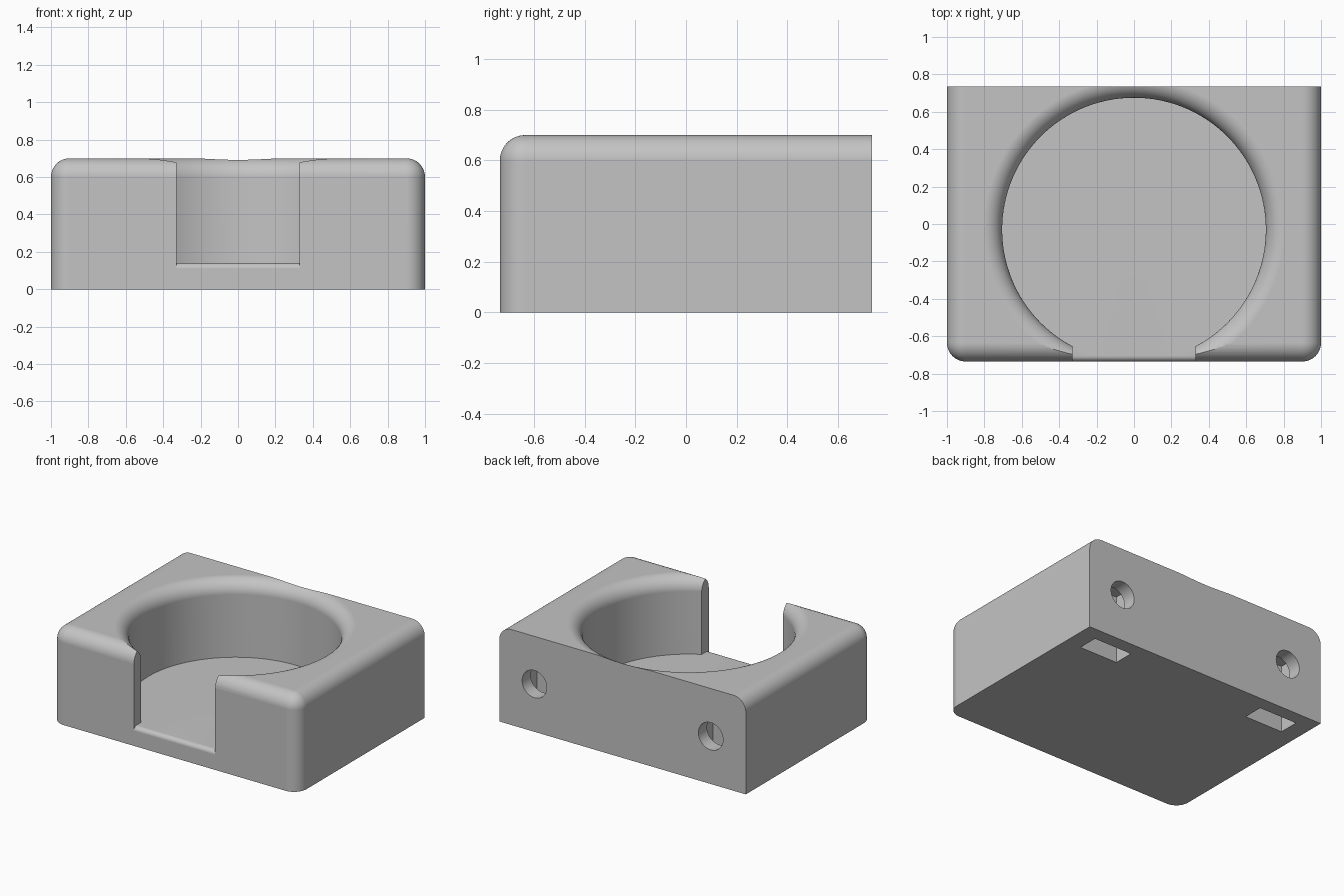
import bpy, bmesh, math
from mathutils import Matrix

if "Cube" in bpy.data.objects:
    bpy.data.objects.remove(bpy.data.objects["Cube"])

HALF_X, HALF_Y, HEIGHT = 1.0, 0.735, 0.7
ROUND = 0.1                      # radius of outer edges and pocket rim
FLOOR = 0.14
POCKET_Y, POCKET_R = -0.03, 0.705
LIP = 0.03

grey = bpy.data.materials.new("plain_grey")
grey.use_nodes = True
colour = (0.55, 0.55, 0.55, 1)
grey.diffuse_color = colour
grey.node_tree.nodes["Principled BSDF"].inputs["Base Color"].default_value = colour


def finish(name, bm):
    bmesh.ops.recalc_face_normals(bm, faces=bm.faces)
    mesh = bpy.data.meshes.new(name)
    bm.to_mesh(mesh)
    bm.free()
    mesh.materials.append(grey)
    obj = bpy.data.objects.new(name, mesh)
    bpy.context.collection.objects.link(obj)
    return obj


def add_box(bm, x, y, z):
    size = [b - a for a, b in (x, y, z)]
    centre = [(a + b) / 2 for a, b in (x, y, z)]
    matrix = Matrix.Translation(centre) @ Matrix.Diagonal((*size, 1))
    bmesh.ops.create_cube(bm, size=1, matrix=matrix)


def arc(cx, cy, r, start, end, steps=12):
    angles = [math.radians(start + (end - start) * i / steps) for i in range(steps + 1)]
    return [(cx + r * math.cos(a), cy + r * math.sin(a)) for a in angles]


def activate(obj):
    bpy.ops.object.select_all(action='DESELECT')
    obj.select_set(True)
    bpy.context.view_layer.objects.active = obj


def cut(obj, cutter):
    mod = obj.modifiers.new("cut", 'BOOLEAN')
    mod.operation, mod.solver, mod.object = 'DIFFERENCE', 'EXACT', cutter
    activate(obj)
    bpy.ops.object.modifier_apply(modifier=mod.name)
    bpy.data.objects.remove(cutter)


# Block: back and bottom edges stay sharp, the others are rounded
bm = bmesh.new()
add_box(bm, (-HALF_X, HALF_X), (-HALF_Y, HALF_Y), (0, HEIGHT))


def is_rounded(edge):
    a, b = (v.co for v in edge.verts)
    mid = (a + b) / 2
    front_upright = abs(a.z - b.z) > 0.1 and mid.y < 0
    top_edge = mid.z > HEIGHT - 0.01 and mid.y < HALF_Y - 0.01
    return front_upright or top_edge


bmesh.ops.bevel(bm, geom=[e for e in bm.edges if is_rounded(e)], offset=ROUND,
                segments=12, profile=0.5, affect='EDGES')
holder = finish("holder_body", bm)

# Round pocket with a flared rim
rim = POCKET_R + ROUND
profile = [(0, FLOOR), (POCKET_R, FLOOR)]
profile += arc(rim, HEIGHT - ROUND, ROUND, 180, 90)
profile += [(rim, HEIGHT + 0.1), (0, HEIGHT + 0.1)]
bm = bmesh.new()
verts = [bm.verts.new((r, POCKET_Y, z)) for r, z in profile]
edges = [bm.edges.new(pair) for pair in zip(verts, verts[1:])]
bmesh.ops.spin(bm, geom=verts + edges, cent=(0, POCKET_Y, 0), axis=(0, 0, 1),
               angle=math.tau, steps=128, use_merge=True)
bmesh.ops.remove_doubles(bm, verts=bm.verts, dist=0.0001)
cut(holder, finish("pocket_cutter", bm))

# Front opening with a rounded lip
side = [(POCKET_Y, FLOOR)]
side += arc(LIP - HALF_Y, FLOOR - LIP, LIP, 90, 180, 6)
side += [(-1, FLOOR - LIP), (-1, 1), (POCKET_Y, 1)]
bm = bmesh.new()
face = bm.faces.new([bm.verts.new((-0.33, y, z)) for y, z in side])
extruded = bmesh.ops.extrude_face_region(bm, geom=[face])["geom"]
bmesh.ops.translate(bm, vec=(0.66, 0, 0),
                    verts=[g for g in extruded if isinstance(g, bmesh.types.BMVert)])
cut(holder, finish("opening_cutter", bm))

# Screw holes in the back, each meeting a nut slot open at the bottom
for sign in (-1, 1):
    x = sign * 0.715
    bm = bmesh.new()
    add_box(bm, (x - 0.155, x + 0.155), (0.485, 0.635), (-0.1, 0.5))
    cut(holder, finish("nut_slot_cutter", bm))
    bm = bmesh.new()
    bmesh.ops.create_cone(bm, cap_ends=True, segments=48, radius1=0.1, radius2=0.1,
                          depth=0.3, matrix=Matrix.Translation((x, 0.71, 0.35))
                          @ Matrix.Rotation(math.pi / 2, 4, 'X'))
    cut(holder, finish("screw_hole_cutter", bm))

# Smooth curves, flat planes
activate(holder)
bpy.ops.object.shade_smooth_by_angle(angle=math.radians(30))
weighted = holder.modifiers.new("even_normals", 'WEIGHTED_NORMAL')
weighted.keep_sharp = True
